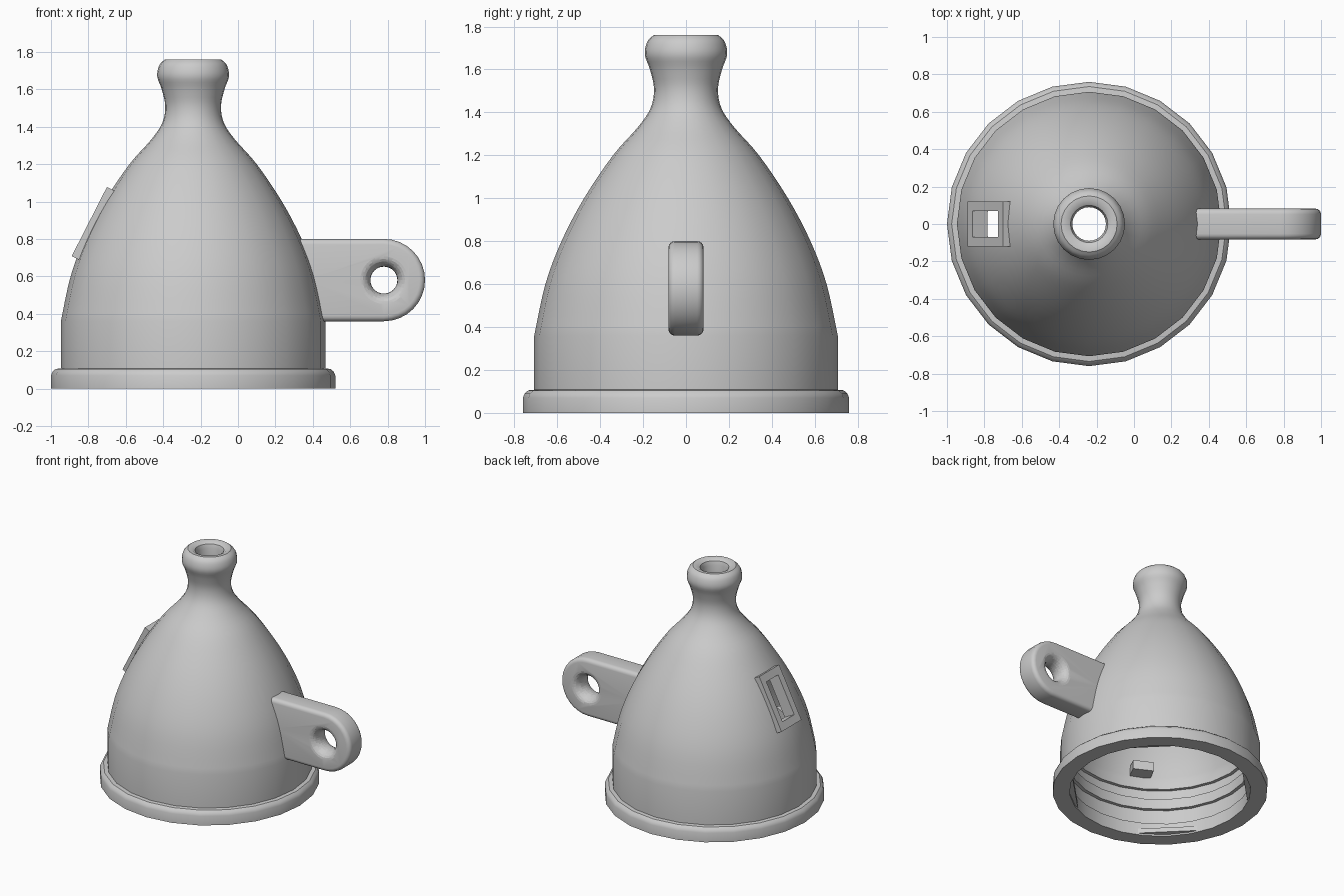
import bpy, bmesh, math
from mathutils import Vector, Matrix

cube = bpy.data.objects.get("Cube")
if cube:
    bpy.data.objects.remove(cube)

AXIS_X = -0.24
SIDES = 24

grey = bpy.data.materials.new("plain grey")
grey.use_nodes = True
GREY = (0.6, 0.6, 0.6, 1)
grey.diffuse_color = GREY
grey.node_tree.nodes["Principled BSDF"].inputs["Base Color"].default_value = GREY


def finish(bm, name, matrix=Matrix(), smooth=True):
    bmesh.ops.recalc_face_normals(bm, faces=bm.faces)
    mesh = bpy.data.meshes.new(name)
    bm.to_mesh(mesh)
    bm.free()
    ob = bpy.data.objects.new(name, mesh)
    bpy.context.collection.objects.link(ob)
    ob.matrix_world = matrix
    mesh.materials.append(grey)
    if smooth:
        mesh.shade_smooth()
    return ob


def spline(points, steps=4):
    """Catmull-Rom curve through the points."""
    p = [Vector(q) for q in [points[0]] + points + [points[-1]]]
    out = []
    for a, b, c, d in zip(p, p[1:], p[2:], p[3:]):
        for i in range(steps):
            t = i / steps
            out.append(b + (c - a) * t / 2 + (2 * a - 5 * b + 4 * c - d) * t * t / 2
                       + (3 * b - a - 3 * c + d) * t ** 3 / 2)
    return out + [p[-1]]


def lathe(profile, name, sides, matrix):
    """Revolve a closed (radius, height) outline round z."""
    bm = bmesh.new()
    vs = [bm.verts.new((q[0], 0, q[1])) for q in profile]
    es = [bm.edges.new((a, b)) for a, b in zip(vs, vs[1:] + vs[:1])]
    bmesh.ops.spin(bm, geom=vs + es, cent=(0, 0, 0), axis=(0, 0, 1),
                   angle=math.tau, steps=sides, use_duplicate=False)
    bmesh.ops.remove_doubles(bm, verts=bm.verts, dist=0.0004)
    return finish(bm, name, matrix)


def box(name, size, matrix):
    bm = bmesh.new()
    bmesh.ops.create_cube(bm, size=1, matrix=Matrix.Diagonal((*size, 1)))
    return finish(bm, name, matrix, smooth=False)


def cut(ob, cutter):
    mod = ob.modifiers.new("cut", "BOOLEAN")
    mod.operation, mod.solver, mod.object = "DIFFERENCE", "EXACT", cutter
    cutter.hide_render = True
    cutter.hide_viewport = True
    cutter.display_type = "WIRE"


def sharpen(ob, degrees=35):
    bpy.ops.object.select_all(action="DESELECT")
    ob.select_set(True)
    bpy.context.view_layer.objects.active = ob
    bpy.ops.object.shade_smooth_by_angle(angle=math.radians(degrees))


# Hollow bell: flange, shell, neck with rolled lip, bore and ringed inside
flange = [(0.64, 0), (0.76, 0), (0.76, 0.07), (0.752, 0.09), (0.735, 0.105), (0.707, 0.108)]
outer = spline([(0.707, 0.36), (0.655, 0.6), (0.58, 0.8), (0.475, 1.0), (0.34, 1.2),
                (0.225, 1.33), (0.165, 1.42), (0.149, 1.51), (0.168, 1.6),
                (0.192, 1.67), (0.18, 1.73), (0.15, 1.76)])
lip = [(0.125, 1.76), (0.1, 1.745), (0.09, 1.715), (0.09, 1.42)]
inner = spline([(0.15, 1.32), (0.28, 1.19), (0.41, 1.0), (0.515, 0.8), (0.595, 0.6), (0.64, 0.44)])
rings = [(0.64, 0.38), (0.665, 0.38), (0.665, 0.3), (0.64, 0.3),
         (0.64, 0.22), (0.665, 0.22), (0.665, 0.1), (0.64, 0.1)]
bell = lathe(flange + outer + lip + inner + rings, "bell_shell", SIDES,
             Matrix.Translation((AXIS_X, 0, 0)))

# Locking lugs inside the mouth and a stop peg on the inner wall
for i in range(4):
    turn = Matrix.Rotation(math.radians(45 + 90 * i), 4, "Z")
    box("locking_lug_%d" % (i + 1), (0.05, 0.48, 0.035),
        Matrix.Translation((AXIS_X, 0, 0.03)) @ turn @ Matrix.Translation((0.625, 0, 0)))
box("stop_peg", (0.12, 0.15, 0.07), Matrix.Translation((AXIS_X, 0, 0.5))
    @ Matrix.Rotation(math.radians(243), 4, "Z") @ Matrix.Translation((0.58, 0, 0)))

# Window frame lying on the slope, with the opening cut through the shell
slope = Matrix.Translation((-0.795, 0, 0.893)) @ Matrix.Rotation(math.radians(27), 4, "Y")
frame = box("window_frame", (0.09, 0.24, 0.415), slope @ Matrix.Translation((0.045, 0, 0)))
opening = box("window_cutter", (0.5, 0.14, 0.3), slope)
cut(bell, opening)
cut(frame, opening)

# Side handle: rounded tab whose inner end follows the shell
R, CX, CZ, HALF = 0.22, 0.78, 0.58, 0.082
outline = [(0.31, CZ + R), (0.37, CZ), (0.425, CZ - R)]
outline += [(CX + R * math.cos(a), CZ + R * math.sin(a))
            for a in (math.pi * (i / 16 - 0.5) for i in range(17))]
bm = bmesh.new()
face = bm.faces.new([bm.verts.new((x, -HALF, z)) for x, z in outline])
new = bmesh.ops.extrude_face_region(bm, geom=[face])["geom"]
bmesh.ops.translate(bm, vec=(0, 2 * HALF, 0), verts=[v for v in new if isinstance(v, bmesh.types.BMVert)])
rim = [e for e in bm.edges if abs(e.verts[0].co.y - e.verts[1].co.y) < 0.001
       and max(v.co.x for v in e.verts) > 0.5]
bmesh.ops.bevel(bm, geom=rim, offset=0.03, segments=4, profile=0.5, affect="EDGES")
handle = finish(bm, "side_handle")

# Flared eyelet through the handle
flare = []
for i in range(-6, 7):
    a = math.pi / 2 * i / 6
    flare.append((0.072 + 0.055 * (1 - math.cos(a)), HALF * math.sin(a)))
flare = [(0, -0.12), (0.127, -0.12)] + flare + [(0.127, 0.12), (0, 0.12)]
eyelet = lathe(flare, "eyelet_cutter", 32, Matrix.Translation((CX, 0, CZ))
               @ Matrix.Rotation(math.pi / 2, 4, "X"))
cut(handle, eyelet)

for ob in (bell, handle):
    sharpen(ob)
